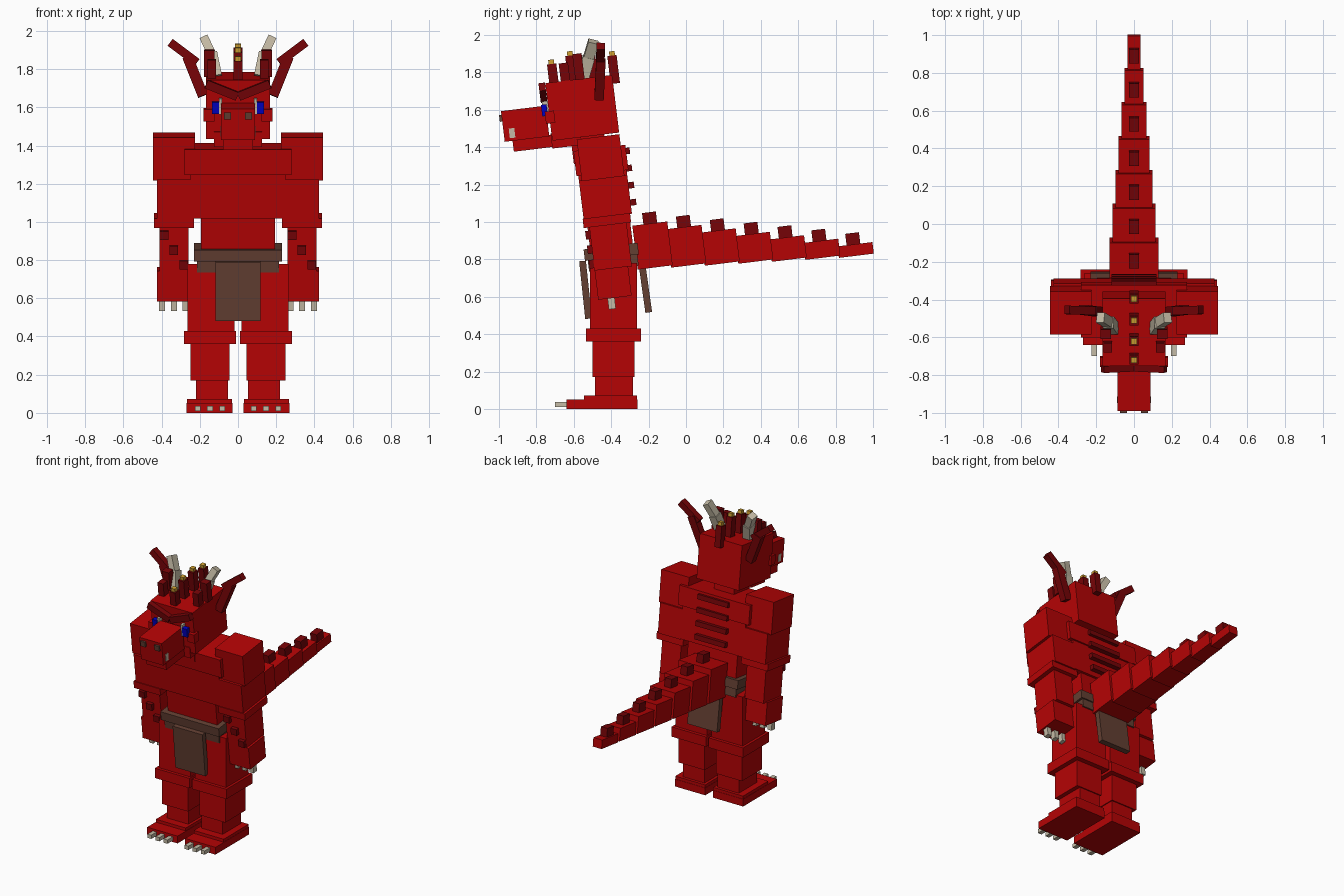
import bpy, bmesh, math
from mathutils import Matrix, Vector

if "Cube" in bpy.data.objects:
    bpy.data.objects.remove(bpy.data.objects["Cube"])


def material(name, col):
    m = bpy.data.materials.new(name)
    m.diffuse_color = (*col, 1)
    m.use_nodes = True
    m.node_tree.nodes["Principled BSDF"].inputs["Base Color"].default_value = m.diffuse_color
    return m


RED = material("red hide", (0.46, 0.001, 0.0015))
DARK = material("dark red", (0.18, 0.001, 0.002))
BROWN = material("brown leather", (0.125, 0.05, 0.032))
BONE = material("bone", (0.56, 0.50, 0.38))
BLUE = material("eye blue", (0.0, 0.0, 0.55))
GOLD = material("gold tip", (0.62, 0.35, 0.03))

LEAN = math.radians(7)
UPRIGHT = Matrix.Identity(4)
# torso and arms lean forward about the hips; y is measured from the body axis
TORSO = (Matrix.Translation((0, -0.39, 0.8)) @ Matrix.Rotation(LEAN, 4, 'X')
         @ Matrix.Translation((0, 0, -0.8)))
FLIP = Matrix.Scale(-1, 4, (1, 0, 0))


def solid(name, matrix, mat):
    bm = bmesh.new()
    bmesh.ops.create_cube(bm, size=1, matrix=matrix)
    if matrix.determinant() < 0:
        bmesh.ops.reverse_faces(bm, faces=bm.faces)
    me = bpy.data.meshes.new(name)
    bm.to_mesh(me)
    bm.free()
    me.materials.append(mat)
    bpy.context.collection.objects.link(bpy.data.objects.new(name, me))


def place(name, matrix, mat, pair):
    if pair:
        solid("left_" + name, FLIP @ matrix, mat)
        solid("right_" + name, matrix, mat)
    else:
        solid(name, matrix, mat)


def span(name, x, y, z, mat=RED, pair=False, frame=UPRIGHT):
    """Box given by its ranges inside a frame."""
    c = [(a + b) / 2 for a, b in (x, y, z)]
    s = [b - a for a, b in (x, y, z)]
    place(name, frame @ Matrix.Translation(c) @ Matrix.Diagonal((*s, 1)), mat, pair)


def tilted(name, c, s, mat=RED, pair=False, rx=LEAN, ry=0):
    """Box given by centre, size and tilt."""
    m = (Matrix.Translation(c) @ Matrix.Rotation(rx, 4, 'X')
         @ Matrix.Rotation(ry, 4, 'Y') @ Matrix.Diagonal((*s, 1)))
    place(name, m, mat, pair)


def bar(name, a, b, w, d, mat):
    """Mirrored bar from point a to point b."""
    a, b = Vector(a), Vector(b)
    z = (b - a).normalized()
    x = Vector((0, 1, 0)).cross(z).normalized()
    rot = Matrix((x, z.cross(x), z)).transposed().to_4x4()
    m = Matrix.Translation((a + b) / 2) @ rot @ Matrix.Diagonal((w, d, (b - a).length, 1))
    place(name, m, mat, True)


# legs and feet
for name, x, y, z in [
        ("toe_plate", (0.03, 0.27), (-0.64, -0.26), (0, 0.052)),
        ("heel", (0.032, 0.268), (-0.545, -0.262), (0.0, 0.073)),
        ("ankle", (0.052, 0.22), (-0.487, -0.283), (0.07, 0.175)),
        ("shin", (0.045, 0.25), (-0.50, -0.275), (0.17, 0.365)),
        ("knee_band", (0.01, 0.283), (-0.535, -0.24), (0.36, 0.43)),
        ("thigh", (0.018, 0.265), (-0.513, -0.262), (0.43, 0.78))]:
    span(name, x, y, z, pair=True)
for i in range(3):
    cx = 0.083 + 0.064 * i
    span(f"toe_claw_{i + 1}", (cx - 0.015, cx + 0.015), (-0.70, -0.63), (0.01, 0.037), BONE, True)

# torso
span("abdomen", (-0.195, 0.195), (-0.115, 0.115), (0.74, 1.06), frame=TORSO)
span("lower_chest", (-0.25, 0.25), (-0.13, 0.13), (1.035, 1.27), frame=TORSO)
span("upper_chest", (-0.28, 0.28), (-0.14, 0.14), (1.265, 1.40), frame=TORSO)
for i in range(4):
    z = 1.09 + 0.092 * i
    span(f"back_ridge_{i + 1}", (-0.12, 0.12), (0.12, 0.16), (z - 0.017, z + 0.017), DARK, frame=TORSO)

# belt and hanging cloths
span("belt", (-0.23, 0.23), (-0.15, 0.14), (0.81, 0.872), BROWN, frame=TORSO)
span("lower_belt", (-0.215, 0.215), (-0.135, 0.132), (0.75, 0.81), BROWN, frame=TORSO)
tilted("front_cloth", (0, -0.537, 0.637), (0.235, 0.036, 0.31), BROWN, rx=math.radians(6))
tilted("back_cloth", (0, -0.218, 0.65), (0.235, 0.036, 0.27), BROWN, rx=math.radians(8))

# arms
for name, x, y, z in [
        ("shoulder", (0.225, 0.445), (-0.115, 0.115), (1.235, 1.46)),
        ("upper_arm", (0.25, 0.425), (-0.13, 0.13), (1.03, 1.24)),
        ("elbow_band", (0.23, 0.44), (-0.135, 0.12), (0.985, 1.035)),
        ("forearm", (0.26, 0.41), (-0.105, 0.095), (0.75, 0.99)),
        ("hand", (0.225, 0.425), (-0.105, 0.075), (0.595, 0.755))]:
    span(name, x, y, z, pair=True, frame=TORSO)
for i in range(3):
    cx = 0.275 + 0.061 * i
    span(f"finger_claw_{i + 1}", (cx - 0.016, cx + 0.016), (-0.055, -0.017), (0.537, 0.605), BONE, True, TORSO)
    # the forearm spikes run the same way on both arms
    for side, x0 in (("left", -0.388), ("right", 0.282)):
        cx, cz = x0 + 0.052 * i, 0.945 - 0.078 * i
        span(f"{side}_forearm_spike_{i + 1}", (cx - 0.023, cx + 0.023), (-0.13, -0.1),
             (cz - 0.023, cz + 0.023), DARK, False, TORSO)

# tail segments shrink towards the tip, each with a spike
for i in range(7):
    t = i / 6
    y, z = -0.179 + 0.181 * i, 0.874 - 0.024 * t
    w, h = 0.26 - 0.19 * t, 0.236 - 0.174 * t
    tilted(f"tail_segment_{i + 1}", (0, y, z), (w, 0.188, h))
    tilted(f"tail_spike_{i + 1}", (0, y - 0.015, z + h / 2 + 0.025), (0.052, 0.074, 0.07), DARK)

# neck and head
tilted("neck", (0, -0.52, 1.40), (0.156, 0.18, 0.16))
tilted("head", (0, -0.555, 1.61), (0.334, 0.36, 0.31))
tilted("throat", (0, -0.64, 1.442), (0.25, 0.16, 0.08))
tilted("snout", (0, -0.86, 1.525), (0.176, 0.24, 0.165))
tilted("lower_jaw", (0, -0.80, 1.423), (0.156, 0.25, 0.065))
tilted("nostril", (0.055, -0.985, 1.555), (0.038, 0.025, 0.037), BROWN, True)
tilted("fang", (0.08, -0.93, 1.475), (0.022, 0.03, 0.052), BONE, True)
tilted("eye", (0.118, -0.757, 1.597), (0.038, 0.03, 0.062), BLUE, True)
tilted("eye_white", (0.092, -0.752, 1.605), (0.016, 0.03, 0.082), BONE, True)
tilted("cheek", (0.152, -0.727, 1.56), (0.058, 0.05, 0.065), RED, True)
tilted("brow", (0.085, -0.765, 1.69), (0.175, 0.035, 0.045), DARK, True, ry=-math.radians(22))

# central crest with gold tips
for i, (y, top) in enumerate([(-0.72, 1.845), (-0.62, 1.89), (-0.51, 1.91), (-0.395, 1.89)]):
    tilted(f"crest_spike_{i + 1}", (0, y + 0.008, (1.74 + top) / 2), (0.045, 0.05, top - 1.74), DARK)
    tilted(f"crest_tip_{i + 1}", (0, y, top + 0.005), (0.03, 0.03, 0.036), GOLD)
tilted("side_spike_back", (0.15, -0.575, 1.83), (0.055, 0.05, 0.14), DARK, True)
tilted("side_spike_front", (0.138, -0.65, 1.80), (0.045, 0.05, 0.10), DARK, True)

# horns and antlers
bar("horn_base", (0.11, -0.555, 1.76), (0.135, -0.52, 1.88), 0.055, 0.065, BONE)
bar("horn_tip", (0.13, -0.525, 1.865), (0.178, -0.495, 1.965), 0.045, 0.055, BONE)
bar("antler_base", (0.183, -0.465, 1.66), (0.265, -0.455, 1.865), 0.055, 0.05, DARK)
bar("antler_tip", (0.215, -0.46, 1.835), (0.355, -0.455, 1.94), 0.045, 0.045, DARK)
